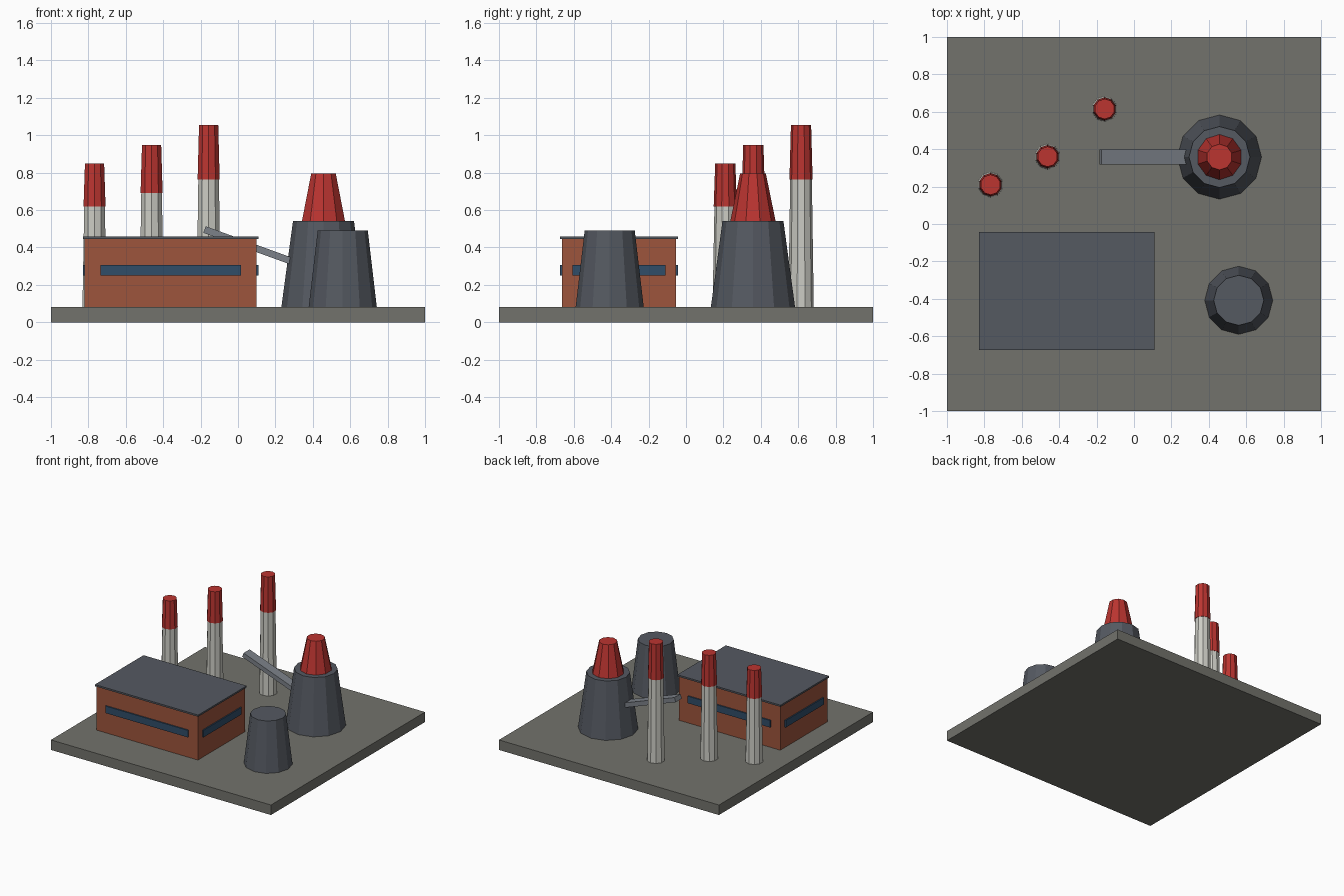
import bpy
from math import radians, cos, sin, pi

if "Cube" in bpy.data.objects:
    bpy.data.objects.remove(bpy.data.objects["Cube"])


def material(name, rgb):
    m = bpy.data.materials.new(name)
    m.diffuse_color = (*rgb, 1)
    m.use_nodes = True
    m.node_tree.nodes["Principled BSDF"].inputs["Base Color"].default_value = m.diffuse_color
    return m


CONCRETE = material("concrete", (0.17, 0.17, 0.15))
BRICK = material("brick", (0.34, 0.09, 0.045))
SLATE = material("slate", (0.09, 0.10, 0.12))
GLASS = material("glass", (0.03, 0.075, 0.14))
WHITE = material("white", (0.60, 0.60, 0.55))
RED = material("red", (0.50, 0.035, 0.03))
STEEL = material("steel", (0.20, 0.22, 0.25))


def finish(name, mat):
    o = bpy.context.object
    o.name = name
    o.data.materials.append(mat)
    return o


def box(name, center, size, mat, rot=(0, 0, 0)):
    bpy.ops.mesh.primitive_cube_add(size=1, location=center, rotation=rot)
    o = finish(name, mat)
    o.scale = size
    return o


def taper(name, x, y, z0, z1, r0, r1, sides, mat):
    bpy.ops.mesh.primitive_cone_add(vertices=sides, radius1=r0, radius2=r1,
                                    depth=z1 - z0, location=(x, y, (z0 + z1) / 2))
    return finish(name, mat)


G = 0.082  # top of the ground slab

# Ground slab
box("base", (0, 0, G / 2), (2, 2, G), CONCRETE)

# Main hall with roof and window strips on all four walls
bx, by = -0.36, -0.358
box("hall", (bx, by, (G + 0.446) / 2), (0.92, 0.61, 0.446 - G), BRICK)
box("hall_roof", (bx, by, 0.451), (0.938, 0.63, 0.014), SLATE)
for s, fb, lr in ((-1, "front", "left"), (1, "back", "right")):
    box(fb + "_window", (bx, by + s * 0.305, 0.278), (0.75, 0.02, 0.058), GLASS)
    box(lr + "_window", (bx + s * 0.46, by, 0.278), (0.02, 0.495, 0.058), GLASS)

# Chimneys with red tips
for i, (x, y, band, top) in enumerate(((-0.767, 0.21, 0.618, 0.848),
                                       (-0.462, 0.36, 0.692, 0.948),
                                       (-0.157, 0.615, 0.763, 1.054))):
    taper(f"chimney_{i + 1}", x, y, G, band, 0.068, 0.058, 10, WHITE)
    taper(f"chimney_tip_{i + 1}", x, y, band, top, 0.062, 0.054, 10, RED)

# Cooling towers
taper("large_tower", 0.457, 0.358, G, 0.541, 0.225, 0.163, 12, SLATE)
taper("tower_cap", 0.457, 0.358, 0.541, 0.795, 0.121, 0.069, 10, RED)
taper("small_tower", 0.56, -0.408, G, 0.49, 0.182, 0.134, 12, SLATE)

# Sloping conveyor running into the large tower
a, length = radians(20), 0.54
box("conveyor", (-0.179 + cos(a) * length / 2, 0.358, 0.496 - sin(a) * length / 2),
    (length, 0.078, 0.037), STEEL, (0, a, 0))
